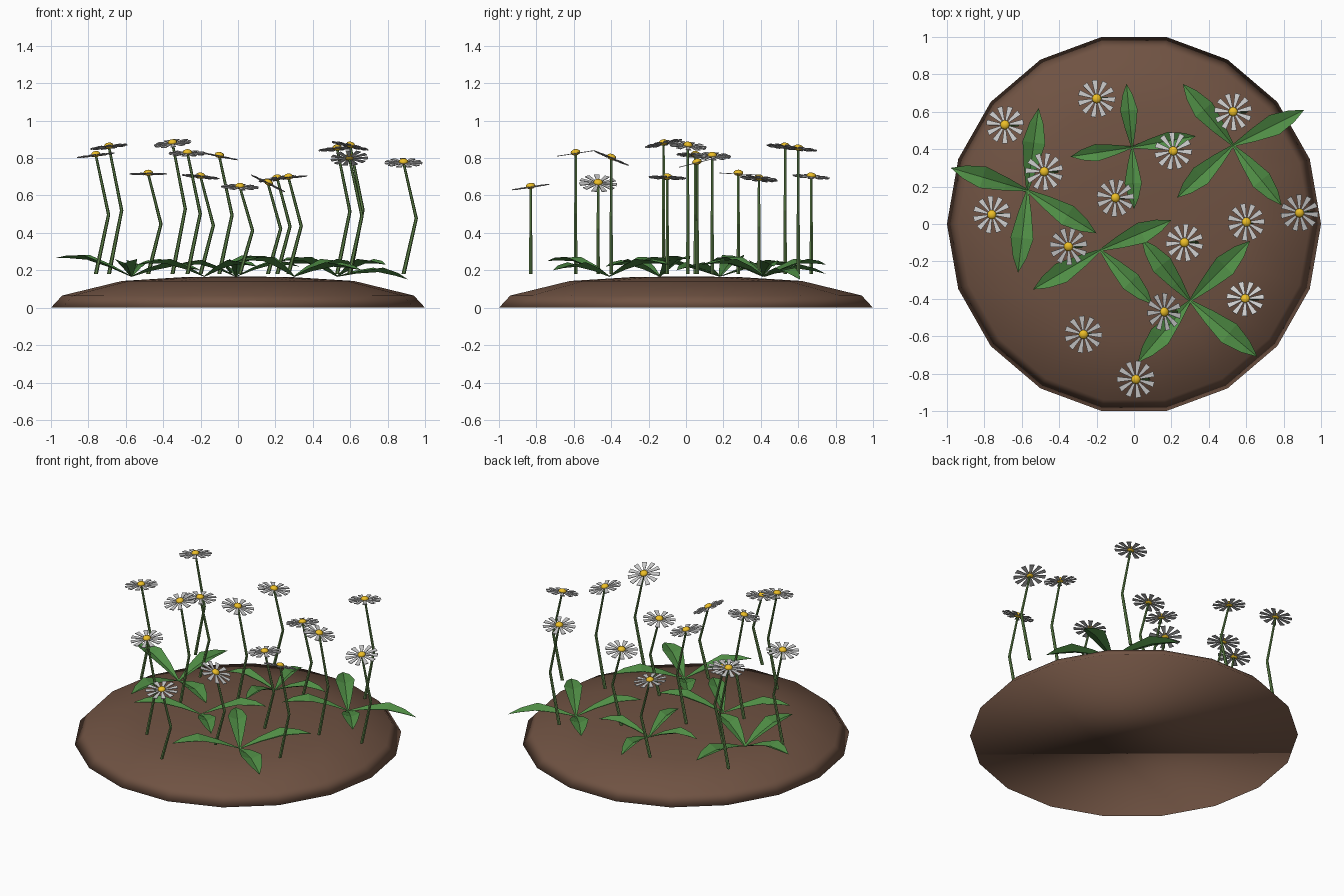
import bpy, bmesh, math
from mathutils import Vector

if "Cube" in bpy.data.objects:
    bpy.data.objects.remove(bpy.data.objects["Cube"])


def material(name, rgb):
    m = bpy.data.materials.new(name)
    m.diffuse_color = (*rgb, 1)
    m.use_nodes = True
    m.node_tree.nodes["Principled BSDF"].inputs["Base Color"].default_value = m.diffuse_color
    return m


SOIL = material("soil", (0.16, 0.085, 0.055))
LEAF = material("leaf_green", (0.08, 0.27, 0.06))
STEM = material("stem_green", (0.12, 0.24, 0.07))
WHITE = material("petal_white", (0.85, 0.85, 0.85))
YELLOW = material("centre_yellow", (0.85, 0.52, 0.02))


def finish(bm, name, mat, smooth=False, normals=True):
    if normals:
        bmesh.ops.recalc_face_normals(bm, faces=bm.faces)
    for f in bm.faces:
        f.smooth = smooth
    me = bpy.data.meshes.new(name)
    bm.to_mesh(me)
    bm.free()
    me.materials.append(mat)
    ob = bpy.data.objects.new(name, me)
    bpy.context.collection.objects.link(ob)
    return ob


def bridge(bm, a, b):
    for i in range(len(a)):
        j = (i + 1) % len(a)
        bm.faces.new((a[i], a[j], b[j], b[i]))


# soil mound: 18-sided low dome with a flat underside
bm = bmesh.new()
rings = []
for r, z in [(1, 0), (0.94, 0.065), (0.62, 0.143), (0.3, 0.163)]:
    rings.append([bm.verts.new((r * math.cos(a), r * math.sin(a) * 1.015, z))
                  for a in (math.radians(20 * i) for i in range(18))])
for a, b in zip(rings, rings[1:]):
    bridge(bm, a, b)
top = bm.verts.new((0, 0, 0.168))
for i in range(18):
    bm.faces.new((rings[-1][i], rings[-1][(i + 1) % 18], top))
bm.faces.new(rings[0][::-1])
finish(bm, "soil_mound", SOIL, True)

# leaf rosettes: centre, then (tip x, tip y, tip z) of each leaf
ROSETTES = [
    ((-0.57, 0.18), [(-0.51, 0.62, .22), (-0.98, 0.30, .265), (-0.62, -0.26, .23), (-0.20, -0.05, .20)]),
    ((-0.01, 0.41), [(-0.04, 0.75, .18), (-0.34, 0.36, .22), (0.0, 0.08, .23), (0.33, 0.47, .22)]),
    ((0.53, 0.42), [(0.26, 0.75, .23), (0.91, 0.61, .15), (0.23, 0.14, .25), (0.79, 0.10, .23)]),
    ((-0.18, -0.14), [(0.20, 0.02, .26), (0.10, -0.43, .22), (-0.54, -0.35, .23)]),
    ((0.30, -0.41), [(0.62, -0.09, .23), (0.66, -0.71, .20), (0.02, -0.74, .25), (0.04, -0.08, .25)]),
]


def leaf(bm, base, tip):
    d = tip - base
    side = Vector((-d.y, d.x, 0)).normalized()
    k = d.length / 0.44
    rows = []
    # folded blade: left edge, midrib, right edge
    for t, w, arch in [(0, .006, 0), (.28, .036, .022), (.58, .06, .034), (.82, .036, .018)]:
        c = base + d * t + Vector((0, 0, arch))
        lift = Vector((0, 0, w * 0.4))
        rows.append([bm.verts.new(c + side * w * k + lift), bm.verts.new(c),
                     bm.verts.new(c - side * w * k + lift)])
    end = bm.verts.new(tip)
    for a, b in zip(rows, rows[1:]):
        for i in (0, 1):
            bm.faces.new((a[i], a[i + 1], b[i + 1], b[i]))
    for i in (0, 1):
        bm.faces.new((rows[-1][i], rows[-1][i + 1], end))


for n, ((cx, cy), tips) in enumerate(ROSETTES):
    bm = bmesh.new()
    for t in tips:
        leaf(bm, Vector((cx, cy, 0.165)), Vector(t))
    for f in bm.faces:
        if f.calc_area() and (f.normal_update() or f.normal.z < 0):
            f.normal_flip()
    finish(bm, f"leaf_rosette_{n + 1}", LEAF, normals=False)

# flowers: x, y, head height, tilt of the head towards x and y
FLOWERS = [
    (-0.20, 0.67, 0.70, .1, .08), (-0.69, 0.53, 0.86, -.12, .1), (0.53, 0.60, 0.85, -.1, .1),
    (0.21, 0.39, 0.69, -.15, .1), (-0.48, 0.28, 0.715, 0, .05), (-0.10, 0.14, 0.81, .2, .03),
    (-0.76, 0.05, 0.815, -.12, .05), (0.60, 0.01, 0.865, .22, .1), (0.885, 0.06, 0.775, 0, -.25),
    (0.27, -0.10, 0.695, -.1, .04), (-0.35, -0.12, 0.878, -.12, -.2), (0.595, -0.40, 0.80, -.05, .42),
    (0.16, -0.47, 0.665, .5, .05), (-0.27, -0.59, 0.825, 0, -.15), (0.01, -0.83, 0.645, .03, -.15),
]
PETALS = 11

for n, (x, y, z, tx, ty) in enumerate(FLOWERS):
    # stem: six-sided tube bent sideways halfway up
    bm = bmesh.new()
    tube = [[bm.verts.new((px + r * math.cos(i * math.pi / 3), y + r * math.sin(i * math.pi / 3), pz))
             for i in range(6)]
            for px, pz, r in [(x, 0.18, .011), (x + 0.068, 0.18 + (z - 0.18) * 0.5, .009), (x, z, .007)]]
    bridge(bm, tube[0], tube[1])
    bridge(bm, tube[1], tube[2])
    bm.faces.new(tube[0][::-1])
    bm.faces.new(tube[2])
    finish(bm, f"stem_{n + 1}", STEM)

    turn = Vector((tx, ty, 1)).to_track_quat('Z', 'Y')
    # petals: thin wedges around the centre
    bm = bmesh.new()
    for p in range(PETALS):
        a = 2 * math.pi * p / PETALS + n * 0.7
        u, v = Vector((math.cos(a), math.sin(a), 0)), Vector((-math.sin(a), math.cos(a), 0))
        low, high = [[bm.verts.new(u * r + v * w + Vector((0, 0, h)))
                      for r, w in [(.02, -.005), (.1, -.015), (.1, .015), (.02, .005)]]
                     for h in (-.002, .002)]
        bridge(bm, low, high)
        bm.faces.new(low[::-1])
        bm.faces.new(high)
    petals = finish(bm, f"petals_{n + 1}", WHITE)

    # flower centre: flattened ball
    bm = bmesh.new()
    bmesh.ops.create_uvsphere(bm, u_segments=8, v_segments=6, radius=0.026)
    bmesh.ops.scale(bm, vec=(1, 1, 0.65), verts=bm.verts)
    bmesh.ops.translate(bm, vec=(0, 0, 0.006), verts=bm.verts)
    centre = finish(bm, f"flower_centre_{n + 1}", YELLOW, True)

    for ob in (petals, centre):
        ob.rotation_mode = 'QUATERNION'
        ob.rotation_quaternion = turn
        ob.location = (x, y, z)
